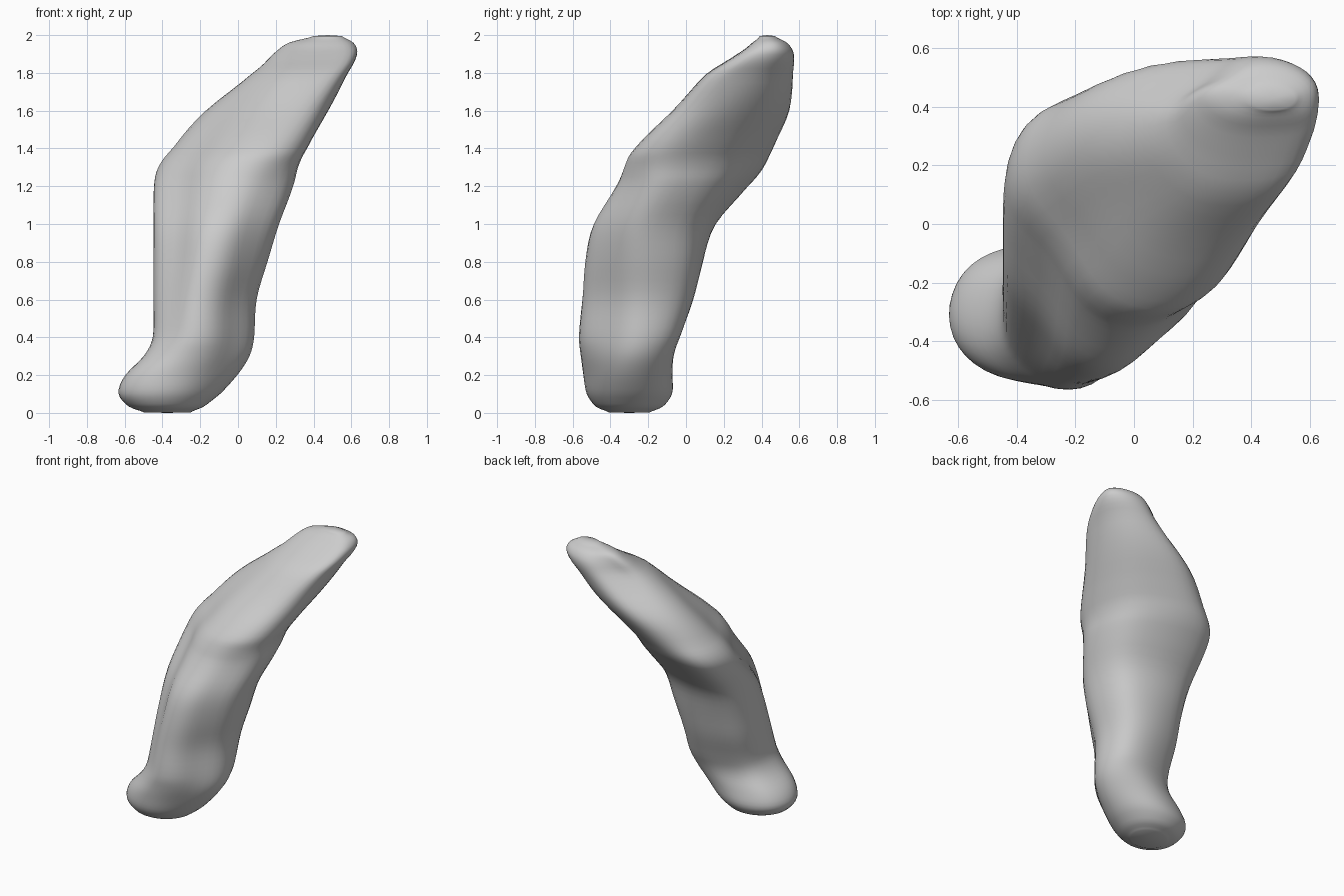
import bpy, bmesh
from math import sin, cos, pi, asin, exp, radians

if "Cube" in bpy.data.objects:
    bpy.data.objects.remove(bpy.data.objects["Cube"])

# Cross-sections: z, x min, x max, y min, y max, diagonal lean, front groove depth, side shift
SECTIONS = [
    (0.003, -.50, -.25, -.41, -.19,  .05, .00, .00),
    (0.03,  -.58, -.18, -.48, -.12,  .05, .00, .00),
    (0.10,  -.637, -.09, -.53, -.07, .05, .00, .01),
    (0.20,  -.60, .00, -.546, -.07,  .10, .00, .02),
    (0.30,  -.50, .065, -.56, -.065, .18, .01, .03),
    (0.40,  -.45, .09, -.573, -.03,  .20, .03, .04),
    (0.60,  -.45, .10, -.555, .04,   .12, .05, .045),
    (0.80,  -.45, .16, -.54, .09,    .02, .07, .045),
    (1.00,  -.45, .22, -.50, .15,   -.11, .08, .05),
    (1.20,  -.45, .295, -.38, .32,  -.23, .085, .04),
    (1.30,  -.43, .32, -.335, .41,  -.28, .08, .02),
    (1.40,  -.35, .37, -.275, .465, -.28, .07, .00),
    (1.60,  -.18, .48, -.07, .555,  -.18, .04, -.02),
    (1.80,  .07, .58, .105, .57,     .02, .01, -.045),
    (1.90,  .18, .632, .27, .575,    .08, .00, -.04),
    (1.96,  .26, .615, .35, .54,     .05, .00, -.02),
    (1.995, .40, .55, .39, .47,      .00, .00, .00),
]
SEG, STEPS = 40, 4


def blend(a, b, c, d, t):
    # Catmull-Rom between b and c
    return b + .5 * t * (c - a + t * (2*a - 5*b + 4*c - d + t * (3*(b - c) + d - a)))


def bump(t, deg, width):
    return exp(-((t - radians(deg)) / width) ** 2)


def ring(bm, row):
    z, x0, x1, y0, y1, lean, groove, shift = row
    phi = asin(lean)
    verts = []
    for i in range(SEG):
        t = 2 * pi * i / SEG
        x = (x0 + x1) / 2 + (x1 - x0) / 2 * cos(t)
        y = (y0 + y1) / 2 + (y1 - y0) / 2 * sin(t + phi)
        # groove on the front left, slight fullness on the back right
        push = groove * (bump(t, 222, .42) + .4 * bump(t, 45, .4))
        # move the two edges sideways together
        side = shift * (bump(t, 135, .45) + bump(t, 315, .45))
        verts.append(bm.verts.new((x + (push - side) * .7, y + (push + side) * .7, z)))
    return verts


# Resample the sections smoothly
rows = []
n = len(SECTIONS)
for i in range(n - 1):
    quad = [SECTIONS[max(0, min(n - 1, i + k))] for k in (-1, 0, 1, 2)]
    for s in range(STEPS):
        row = [blend(*vals, s / STEPS) for vals in zip(*quad)]
        row[0] = quad[1][0] + (quad[2][0] - quad[1][0]) * s / STEPS
        rows.append(row)
rows.append(SECTIONS[-1])

# Leaning organic body, lofted and capped at both ends
bm = bmesh.new()
rings = [ring(bm, r) for r in rows]
for lo, hi in zip(rings, rings[1:]):
    for i in range(SEG):
        j = (i + 1) % SEG
        bm.faces.new((lo[i], lo[j], hi[j], hi[i]))
for loop, z in ((rings[0][::-1], 0.0), (rings[-1], 2.0)):
    cap = bm.faces.new(loop)
    tip = bmesh.ops.poke(bm, faces=[cap])["verts"][0]
    tip.co.z = z
# Soften the layering without shrinking the ends
inner = [v for r in rings[3:-3] for v in r]
for _ in range(3):
    bmesh.ops.smooth_vert(bm, verts=inner, factor=.5,
                          use_axis_x=True, use_axis_y=True, use_axis_z=True)
bmesh.ops.recalc_face_normals(bm, faces=bm.faces)
mesh = bpy.data.meshes.new("organic_body")
bm.to_mesh(mesh)
bm.free()
for p in mesh.polygons:
    p.use_smooth = True
body = bpy.data.objects.new("organic_body", mesh)
bpy.context.collection.objects.link(body)
